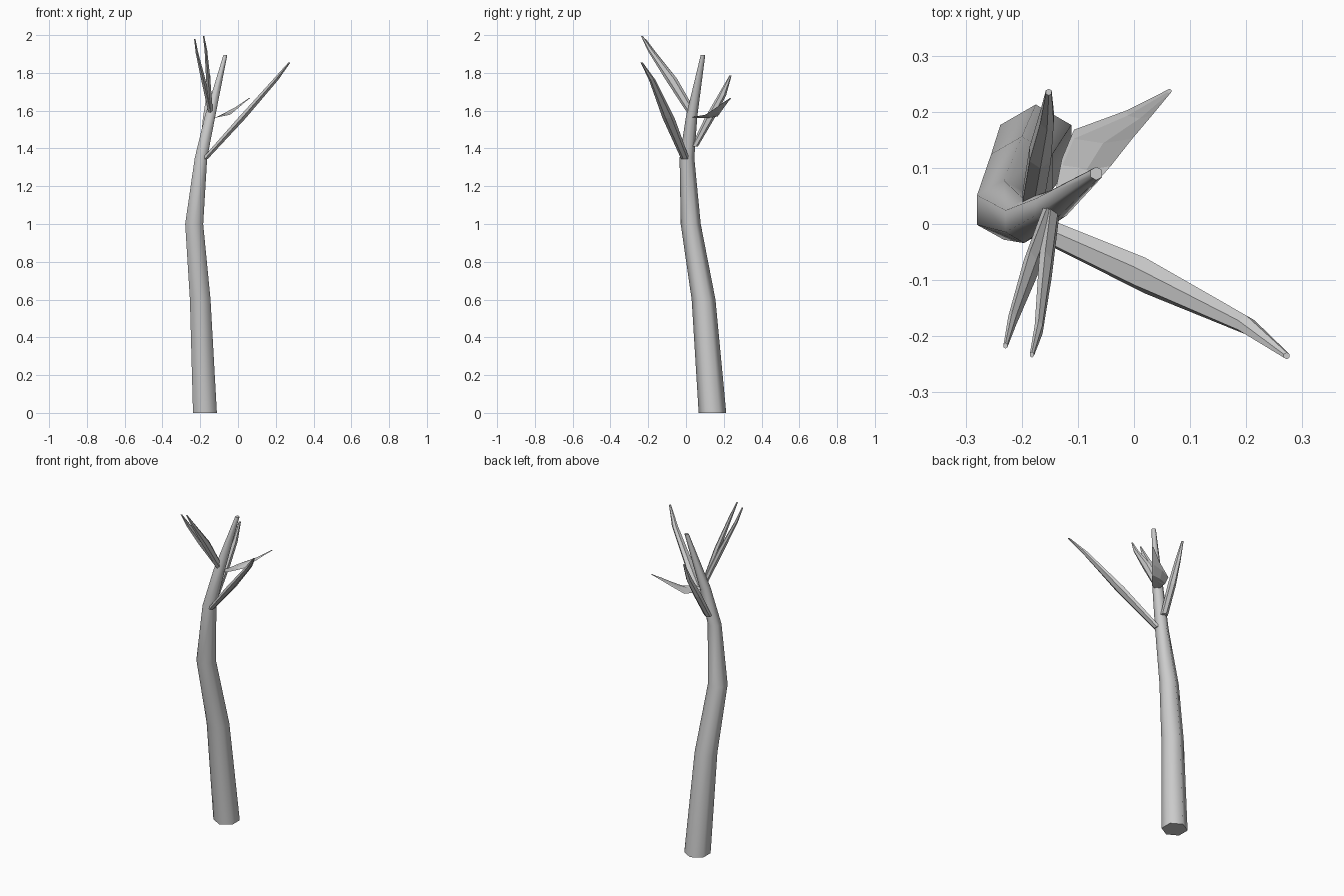
import bpy, bmesh, math


def limb(name, rings, smooth=False):
    """Six-sided limb; ring = (x, y, z, rx, ry, rise of the ring per unit x)."""
    bm = bmesh.new()
    loops = []
    for x, y, z, rx, ry, rise in rings:
        loop = []
        for i in range(6):
            a = math.radians(90 + 60 * i)
            dx = rx * math.cos(a)
            loop.append(bm.verts.new((x + dx, y + ry * math.sin(a), z + dx * rise)))
        loops.append(loop)
    for lo, hi in zip(loops, loops[1:]):
        for i in range(6):
            j = (i + 1) % 6
            bm.faces.new((lo[i], lo[j], hi[j], hi[i])).smooth = smooth
    bm.faces.new(loops[0][::-1])
    bm.faces.new(loops[-1])
    bmesh.ops.recalc_face_normals(bm, faces=bm.faces)
    mesh = bpy.data.meshes.new(name)
    bm.to_mesh(mesh)
    bm.free()
    obj = bpy.data.objects.new(name, mesh)
    bpy.context.collection.objects.link(obj)
    # round the trunk sides, keep the end caps crisp
    if smooth:
        bpy.context.view_layer.objects.active = obj
        obj.select_set(True)
        bpy.ops.object.shade_smooth_by_angle(angle=math.radians(65))
        obj.select_set(False)
    return obj


# Trunk, bending and tapering up to the leader tip
limb("trunk", [
    (-0.175, 0.140, 0.00, 0.073, 0.073, 0),
    (-0.200, 0.093, 0.60, 0.063, 0.063, 0),
    (-0.232, 0.025, 1.00, 0.055, 0.053, 0),
    (-0.196, 0.005, 1.35, 0.038, 0.039, 0),
    (-0.148, 0.030, 1.57, 0.032, 0.030, 0),
    (-0.067, 0.090, 1.895, 0.012, 0.012, 0),
], smooth=True)

# Long right-hand branch
limb("right_branch", [
    (-0.175, -0.004, 1.345, 0.018, 0.022, 0),
    (0.020, -0.092, 1.56, 0.024, 0.032, 0),
    (0.200, -0.180, 1.765, 0.017, 0.017, 0),
    (0.272, -0.235, 1.855, 0.006, 0.006, 0),
])

# Branch leaning to the back
limb("back_branch", [
    (-0.180, 0.045, 1.41, 0.022, 0.018, 0),
    (-0.167, 0.125, 1.56, 0.022, 0.026, 0),
    (-0.155, 0.190, 1.68, 0.014, 0.022, 0),
    (-0.152, 0.235, 1.785, 0.006, 0.006, 0),
])

# Flat branch that runs level, then turns up to the back right
limb("flat_branch", [
    (-0.120, 0.045, 1.565, 0.025, 0.012, 0.1),
    (-0.085, 0.110, 1.570, 0.050, 0.014, 0.2),
    (-0.055, 0.160, 1.590, 0.060, 0.016, 0.4),
    (0.010, 0.198, 1.630, 0.025, 0.010, 0.5),
    (0.063, 0.237, 1.668, 0.004, 0.004, 0),
])

# Pair of forward spikes near the top
for name, mx, tip in [("left_spike", -0.185, (-0.229, -0.217, 1.98)),
                      ("centre_spike", -0.158, (-0.182, -0.233, 1.995))]:
    limb(name, [
        (-0.145, 0.030, 1.59, 0.014, 0.025, 0),
        (mx, -0.080, 1.77, 0.013, 0.032, 0),
        (tip[0] + 0.012, tip[1] + 0.045, tip[2] - 0.075, 0.008, 0.016, 0),
        (*tip, 0.004, 0.005, 0),
    ])
